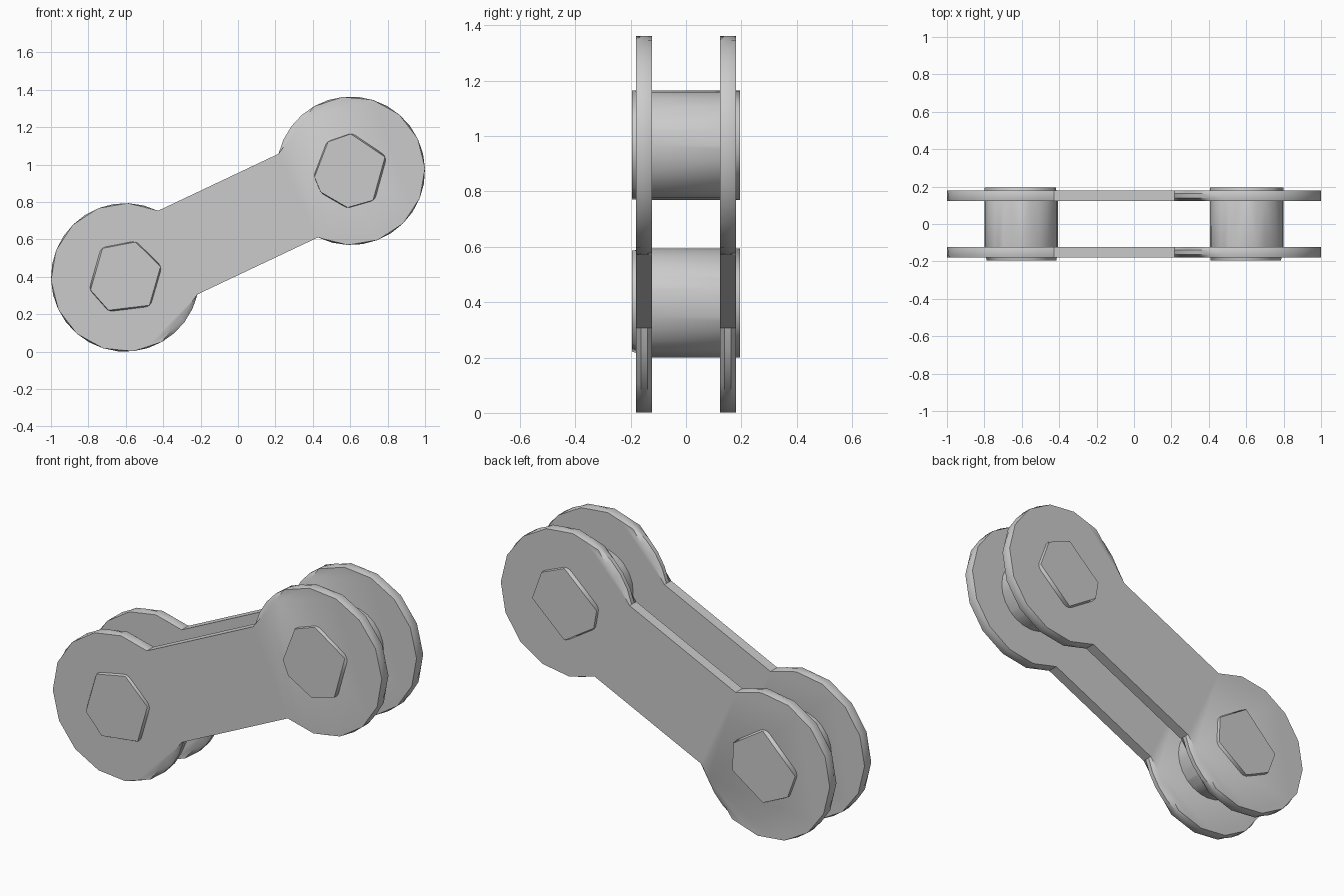
import bpy, bmesh, math
from mathutils import Vector

cube = bpy.data.objects.get("Cube")
if cube:
    bpy.data.objects.remove(cube, do_unlink=True)

metal = bpy.data.materials.new("light grey metal")
metal.use_nodes = True
GREY = (0.6, 0.6, 0.6, 1)
metal.diffuse_color = GREY
metal.node_tree.nodes["Principled BSDF"].inputs["Base Color"].default_value = GREY

MID = Vector((0, 0.682))       # centre of the link in x, z
HALF = Vector((0.603, 0.285))  # centre to upper pin
R, PIN_R, SEGS = 0.397, 0.197, 24
AXIS = math.atan2(HALF.y, HALF.x)


def finish(bm, name):
    bmesh.ops.recalc_face_normals(bm, faces=bm.faces)
    mesh = bpy.data.meshes.new(name)
    bm.to_mesh(mesh)
    bm.free()
    mesh.materials.append(metal)
    obj = bpy.data.objects.new(name, mesh)
    bpy.context.collection.objects.link(obj)
    bpy.ops.object.select_all(action='DESELECT')
    obj.select_set(True)
    bpy.context.view_layer.objects.active = obj
    bpy.ops.object.shade_smooth_by_angle(angle=math.radians(35))


def polar(r, a):
    return Vector((r * math.cos(a), r * math.sin(a)))


def outline(coarse):
    """Dumbbell outline; the coarse one puts skipped arc points on their chords."""
    a0 = AXIS + math.radians(38.5)
    step = (math.tau - math.radians(77)) / SEGS
    arc = [polar(R, a0 + i * step) for i in range(SEGS + 1)]
    if coarse:
        keep = list(range(0, SEGS - 3, 2)) + [SEGS]
        for a, b in zip(keep, keep[1:]):
            for i in range(a + 1, b):
                arc[i] = arc[a].lerp(arc[b], (i - a) / (b - a))
    lobe = [p - HALF for p in arc]
    return [MID + p for p in lobe] + [MID - p for p in lobe]


def plate(name, y0, y1):
    bm = bmesh.new()
    rings = []
    for t, coarse in ((0, True), (0.3, False), (0.7, False), (1, True)):
        y = y0 + (y1 - y0) * t
        rings.append([bm.verts.new((p.x, y, p.y)) for p in outline(coarse)])
    for a, b in zip(rings, rings[1:]):
        for i in range(len(a)):
            bm.faces.new((a[i - 1], a[i], b[i], b[i - 1]))
    bm.faces.new(rings[0])
    bm.faces.new(rings[-1])
    finish(bm, name)


def pin(name, centre, front, back):
    """Round shaft whose ends are cut to uneven polygons."""
    bm = bmesh.new()
    shaft = [i * 15 for i in range(24)]
    for y, angles in ((-0.195, front), (-0.13, shaft), (0.13, shaft), (0.195, back)):
        for a in angles:
            p = centre + polar(PIN_R, math.radians(a))
            bm.verts.new((p.x, y, p.y))
    bmesh.ops.convex_hull(bm, input=bm.verts)
    bmesh.ops.dissolve_limit(bm, angle_limit=0.01, verts=bm.verts, edges=bm.edges)
    finish(bm, name)


# Side plates
plate("front_plate", -0.18, -0.122)
plate("back_plate", 0.122, 0.18)

# Pins joining the plates
pin("lower_pin", MID - HALF, (17, 74, 128, 200, 243, 311), (25, 90, 180, 220, 270, 340))
pin("upper_pin", MID + HALF, (22, 90, 128, 190, 215, 265, 307), (45, 90, 175, 205, 270, 355))
